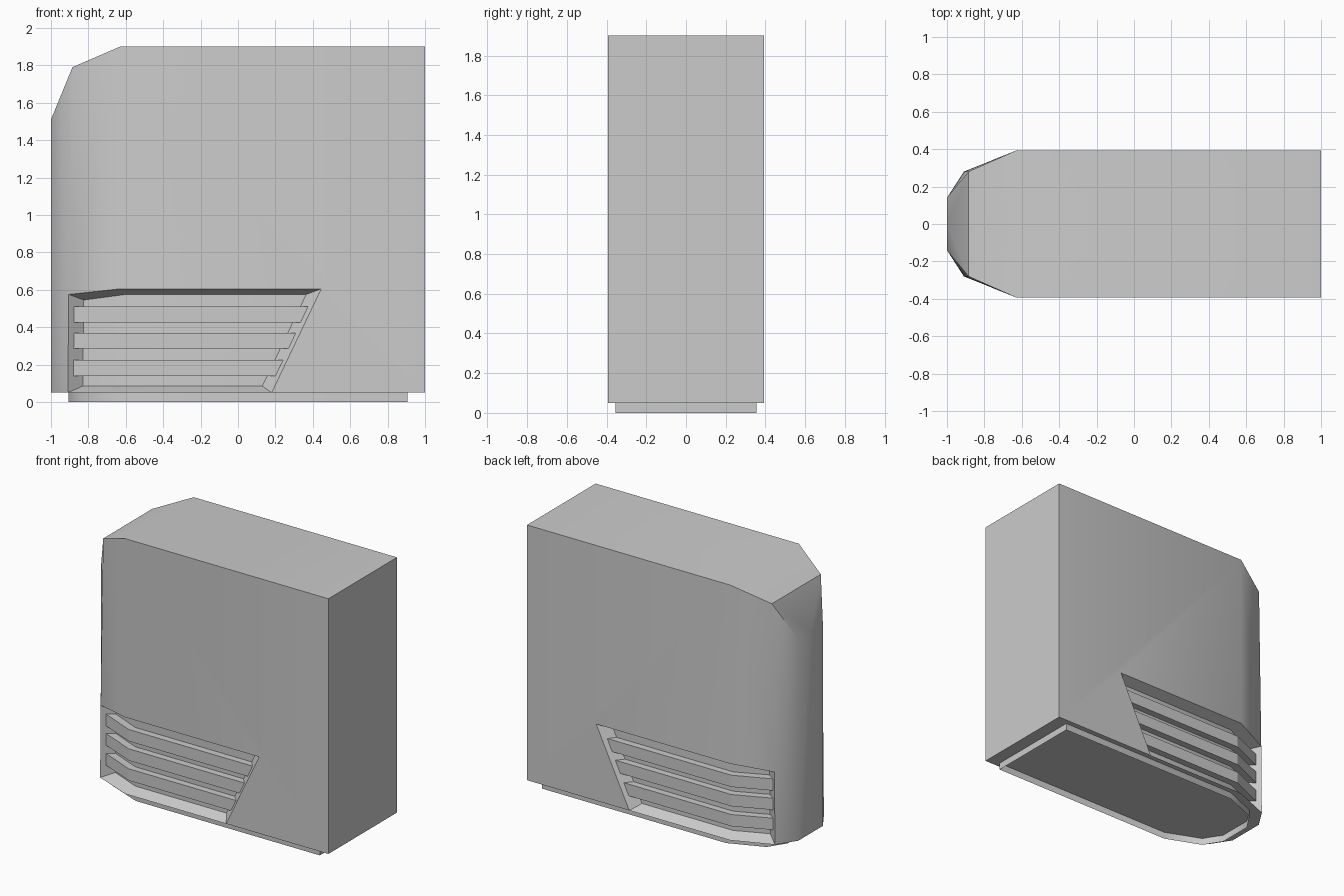
import bpy, bmesh, math

if "Cube" in bpy.data.objects:
    bpy.data.objects.remove(bpy.data.objects["Cube"])

W = 0.393          # half width of the case
PLAN = [(1, W), (-0.63, W), (-0.91, 0.28), (-1, 0.14)]


def make_object(name, half_faces, angle=None):
    """Build faces given for the +y side, mirror them, weld and orient."""
    bm = bmesh.new()
    for s in (1, -1):
        for face in half_faces:
            bm.faces.new([bm.verts.new((x, y * s, z)) for x, y, z in face])
    bmesh.ops.remove_doubles(bm, verts=bm.verts, dist=1e-4)
    bmesh.ops.recalc_face_normals(bm, faces=bm.faces)
    mesh = bpy.data.meshes.new(name)
    bm.to_mesh(mesh)
    bm.free()
    ob = bpy.data.objects.new(name, mesh)
    bpy.context.collection.objects.link(ob)
    if angle:
        bpy.ops.object.select_all(action='DESELECT')
        ob.select_set(True)
        bpy.context.view_layer.objects.active = ob
        bpy.ops.object.shade_smooth_by_angle(angle=math.radians(angle))
    return ob


def mid(p):
    return (p[0], 0, p[2])


def skin(a, b):
    """Quads joining two closed loops."""
    n = len(a)
    return [[a[i], a[(i + 1) % n], b[(i + 1) % n], b[i]] for i in range(n)]


# Case: columns of the plan, each with its own top height
b0, b1, b2, b3 = [(x, y, 0.05) for x, y in PLAN]
t0, t1, t2, t3 = (1, W, 1.9), (-0.63, W, 1.9), (-0.885, 0.28, 1.79), (-1, 0.14, 1.51)

# Vent opening on the surface and its smaller recessed back wall
A, B, C, D = (0.18, W, 0.05), (0.445, W, 0.605), (-0.63, W, 0.605), (-0.905, 0.28, 0.575)
opening = [A, B, C, D, b2, b1]
depth = 0.075
yi = W - depth
back = [(0.13, yi, 0.085), (0.365, yi, 0.575), (-0.60, yi, 0.575),
        (-0.825, 0.22, 0.545), (-0.83, 0.22, 0.085), (-0.60, yi, 0.085)]

case = [
    [b0, t0, t1, C, B, A],                       # flat side
    [t1, t2, D, C],                              # first nose facet
    [b2, D, t2, t3, b3],                         # second nose facet
    [b3, t3, mid(t3), mid(b3)],                  # nose front
    [t0, t1, mid(t1), mid(t0)],                  # top
    [t1, t2, mid(t2), mid(t1)],
    [t2, t3, mid(t3), mid(t2)],
    [b0, t0, mid(t0), mid(b0)],                  # flat end
    [b0, A, b1, b2, b3, mid(b3), mid(b0)],       # underside
    [back[0], back[1], back[2], back[5]],        # vent back wall
    [back[2], back[3], back[4], back[5]],
] + skin(opening, back)
make_object("case", case, 40)

# Vent slats, three on each side, with slanted rear ends
for i, (z0, z1) in enumerate([(0.14, 0.225), (0.285, 0.37), (0.425, 0.51)]):
    def ring(z):
        xr = 0.137 + 0.465 * z
        yf = W - 0.025
        return [(xr, yf, z), (-0.62, yf, z), (-0.88, 0.257, z),
                (-0.82, 0.21, z), (-0.595, yi - 0.01, z), (xr - 0.05, yi - 0.01, z)]
    lo, hi = ring(z0), ring(z1)
    caps = [[r[k] for k in q] for r in (lo, hi) for q in ((0, 1, 4, 5), (1, 2, 3, 4))]
    make_object(f"vent_slat_{i + 1}", skin(lo, hi) + caps)

# Base skirt: the plan shrunk to nine tenths, walls only, open underneath
rim = [(x * 0.905, y * 0.905) for x, y in PLAN]
rim = [(rim[0][0], 0)] + rim + [(rim[-1][0], 0)]
low, high = [[(x, y, z) for x, y in rim] for z in (0, 0.05)]
make_object("base_skirt", skin(low, high)[:-1], 40)
